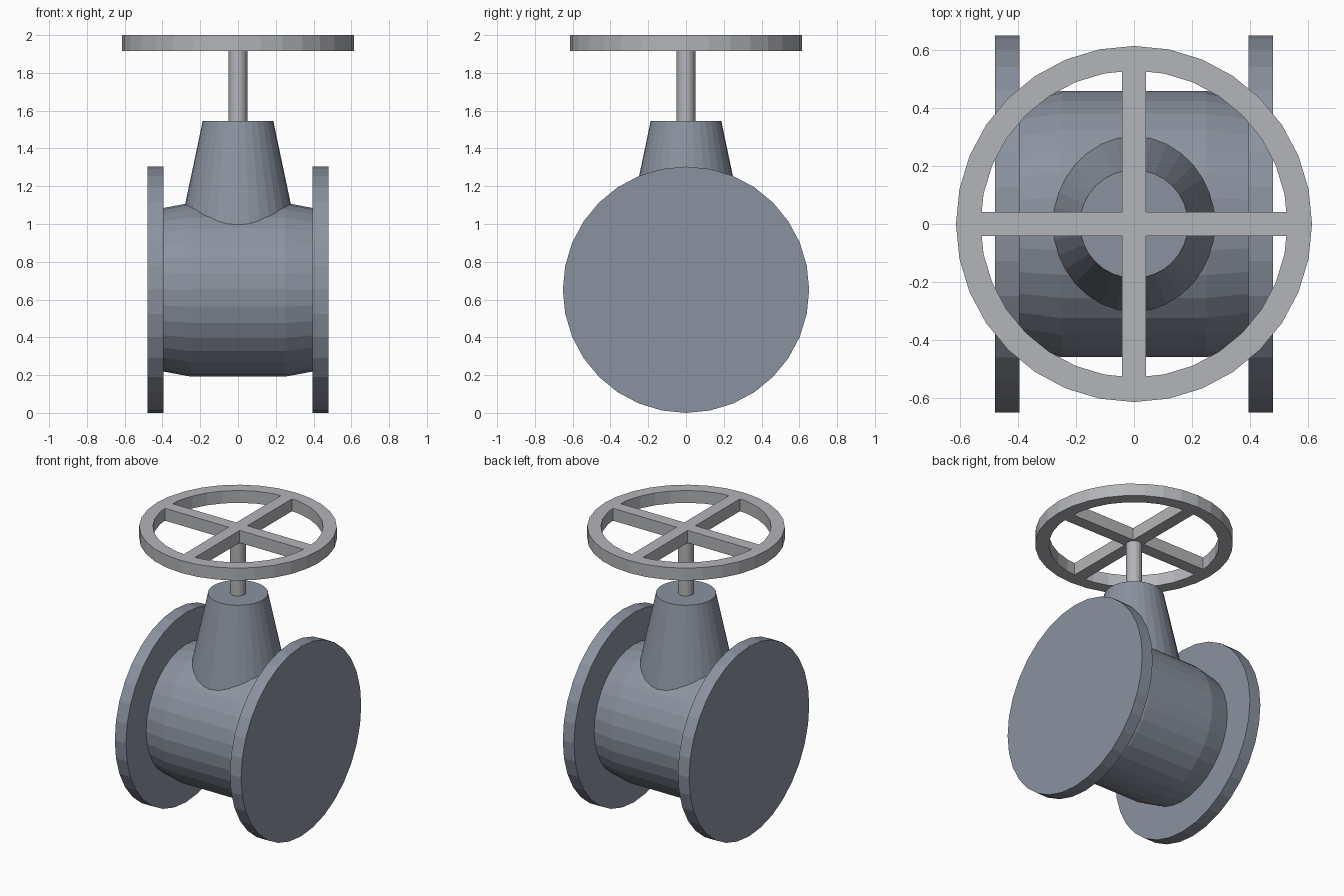
import bpy, bmesh
from math import cos, sin, pi
from mathutils import Matrix

SIDES = 32
AXIS_Z = 0.652          # height of the pipe centre line
WHEEL_Z, WHEEL_H = 1.915, 0.085

cube = bpy.data.objects.get("Cube")
if cube:
    bpy.data.objects.remove(cube)


def material(name, rgb):
    m = bpy.data.materials.new(name)
    m.use_nodes = True
    m.diffuse_color = (*rgb, 1)
    m.node_tree.nodes["Principled BSDF"].inputs["Base Color"].default_value = (*rgb, 1)
    return m


cast_iron = material("blue grey cast iron", (0.26, 0.29, 0.35))
steel = material("light grey steel", (0.45, 0.46, 0.48))


def add_object(name, bm, mat):
    bmesh.ops.recalc_face_normals(bm, faces=bm.faces)
    mesh = bpy.data.meshes.new(name)
    bm.to_mesh(mesh)
    bm.free()
    mesh.materials.append(mat)
    obj = bpy.data.objects.new(name, mesh)
    bpy.context.collection.objects.link(obj)
    return obj


def turned(name, profile, mat, sides=SIDES, matrix=Matrix()):
    """Capped solid of revolution about z from (radius, height) pairs."""
    bm = bmesh.new()
    rings = [[bm.verts.new((r * cos(2 * pi * i / sides), r * sin(2 * pi * i / sides), z))
              for i in range(sides)] for r, z in profile]
    for a, b in zip(rings, rings[1:]):
        for i in range(sides):
            j = (i + 1) % sides
            bm.faces.new((a[i], a[j], b[j], b[i]))
    bm.faces.new(rings[0])
    bm.faces.new(rings[-1])
    bm.transform(matrix)
    return add_object(name, bm, mat)


# Pipe body and end flanges, turned along x
along_x = Matrix.Translation((0, 0, AXIS_Z)) @ Matrix.Rotation(pi / 2, 4, 'Y')
turned("valve_body", [(0.43, -0.42), (0.433, -0.395), (0.46, -0.25),
                      (0.46, 0.25), (0.433, 0.395), (0.43, 0.42)],
       cast_iron, matrix=along_x)
for name, side in (("left_flange", 1), ("right_flange", -1)):
    turned(name, [(AXIS_Z, side * 0.395), (AXIS_Z, side * 0.48)], cast_iron, matrix=along_x)

# Tapered bonnet and stem
turned("bonnet", [(0.323, 0.9), (0.187, 1.545)], cast_iron)
turned("stem", [(0.05, 1.5), (0.05, WHEEL_Z + 0.03)], steel, sides=16)


# Handwheel: disc with four quadrant openings, leaving a rim and crossed spokes
wheel = turned("handwheel", [(0.615, WHEEL_Z), (0.615, WHEEL_Z + WHEEL_H)], steel)
inner, half_spoke = 0.53, 0.042
cutter_bm = bmesh.new()
for q in range(4):
    outline = [(half_spoke, half_spoke), (inner - 0.004, half_spoke)]
    outline += [(inner * cos(2 * pi * k / SIDES), inner * sin(2 * pi * k / SIDES))
                for k in range(1, SIDES // 4)]
    outline.append((half_spoke, inner - 0.004))
    face = cutter_bm.faces.new([cutter_bm.verts.new((x, y, WHEEL_Z - 0.1)) for x, y in outline])
    grown = bmesh.ops.extrude_face_region(cutter_bm, geom=[face], use_keep_orig=True)["geom"]
    top = [v for v in grown if isinstance(v, bmesh.types.BMVert)]
    bmesh.ops.translate(cutter_bm, vec=(0, 0, 0.3), verts=top)
    bmesh.ops.rotate(cutter_bm, verts=list({*face.verts, *top}), cent=(0, 0, 0),
                     matrix=Matrix.Rotation(q * pi / 2, 3, 'Z'))
cutter = add_object("opening_cutter", cutter_bm, steel)
cutter.hide_render = True
cutter.hide_set(True)
cut = wheel.modifiers.new("openings", 'BOOLEAN')
cut.operation, cut.solver, cut.object = 'DIFFERENCE', 'EXACT', cutter
